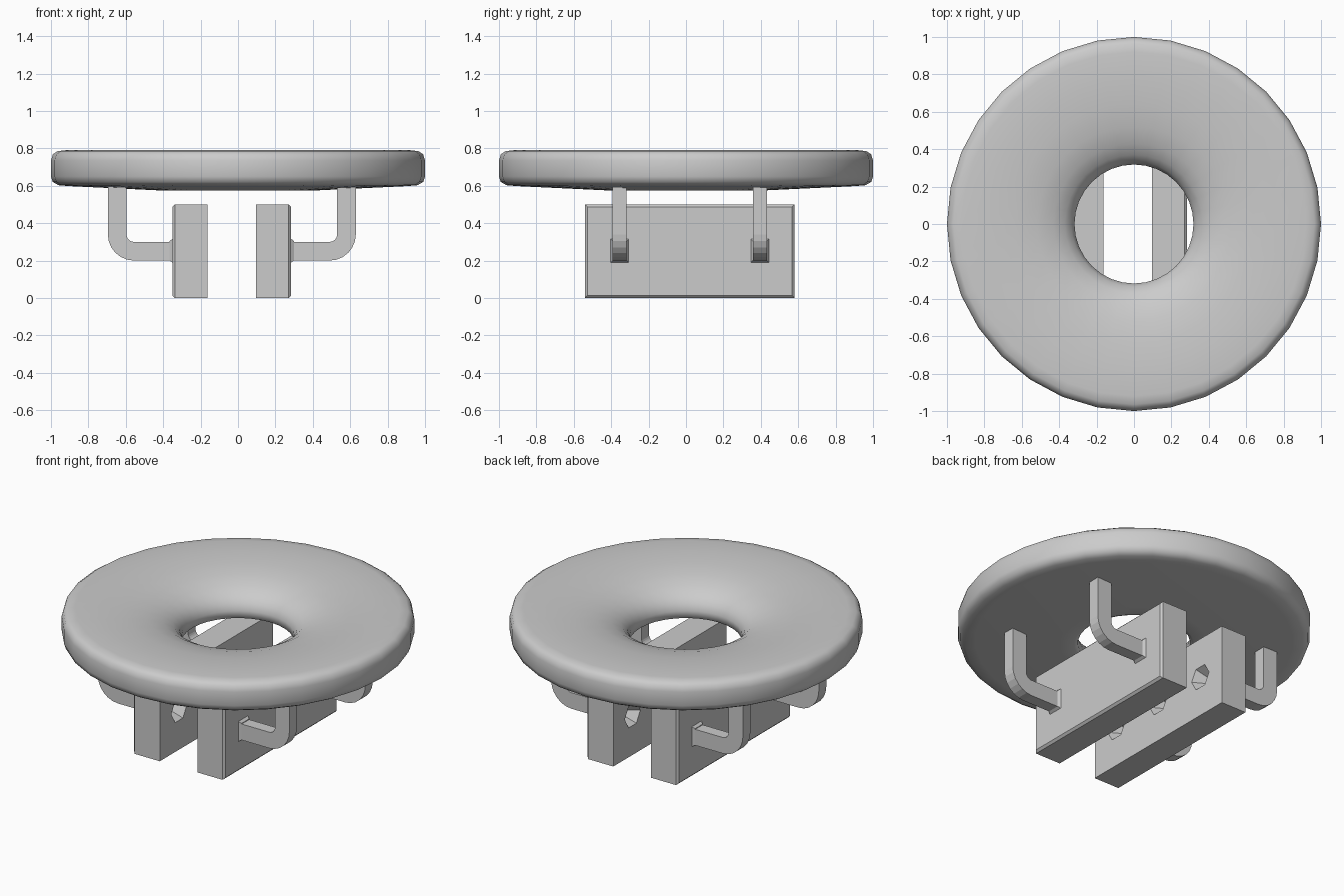
import bpy, bmesh, math
from mathutils import Matrix, Vector

if "Cube" in bpy.data.objects:
    bpy.data.objects.remove(bpy.data.objects["Cube"])

CX, CY = -0.033, 0.02          # centre of the block and arm group


def make_object(name, bm, location=(0, 0, 0)):
    bmesh.ops.recalc_face_normals(bm, faces=bm.faces[:])
    mesh = bpy.data.meshes.new(name)
    bm.to_mesh(mesh)
    bm.free()
    ob = bpy.data.objects.new(name, mesh)
    ob.location = location
    bpy.context.collection.objects.link(ob)
    return ob


def box(bm, x0, x1, y0, y1, z0, z1):
    m = Matrix.LocRotScale(Vector(((x0 + x1) / 2, (y0 + y1) / 2, (z0 + z1) / 2)),
                           None, Vector((x1 - x0, y1 - y0, z1 - z0)))
    return bmesh.ops.create_cube(bm, size=1, matrix=m)["verts"]


def mirror(ob):
    mod = ob.modifiers.new("mirror", "MIRROR")
    mod.use_mirror_merge = False


# Ring-shaped seat: closed profile turned around z
profile = [(0.318, 0.585), (0.318, 0.63), (0.335, 0.67), (0.37, 0.705), (0.43, 0.738),
           (0.52, 0.765), (0.64, 0.782), (0.78, 0.79), (0.92, 0.79), (0.965, 0.785),
           (0.99, 0.768), (1.0, 0.735), (1.0, 0.65), (0.99, 0.62), (0.96, 0.603),
           (0.9, 0.598), (0.42, 0.575), (0.34, 0.575)]
SIDES = 32
bm = bmesh.new()
rings = []
for i in range(SIDES):
    a = 2 * math.pi * i / SIDES
    rings.append([bm.verts.new((r * math.cos(a), r * math.sin(a), z)) for r, z in profile])
for i in range(SIDES):
    p, q = rings[i], rings[(i + 1) % SIDES]
    for j in range(len(profile)):
        k = (j + 1) % len(profile)
        bm.faces.new((p[j], q[j], q[k], p[k]))
for f in bm.faces:
    f.smooth = True
make_object("ring_seat", bm)

# Side blocks with chamfered outer edges
bm = bmesh.new()
box(bm, 0.13, 0.317, -0.56, 0.56, 0, 0.5)
outer = [e for e in bm.edges if all(v.co.x > 0.3 for v in e.verts)]
bmesh.ops.bevel(bm, geom=outer, offset=0.013, segments=1, affect="EDGES")
block = make_object("side_block", bm, (CX, CY, 0))

# Shallow pointed recesses in the inner faces
bm = bmesh.new()
for y in (-0.37, 0, 0.37):
    m = Matrix.Translation((0.15, y, 0.25)) @ Matrix.Rotation(math.pi / 2, 4, "Y")
    bmesh.ops.create_cone(bm, cap_ends=True, segments=6, radius1=0.10, radius2=0.03,
                          depth=0.12, matrix=m)
cutter = make_object("recess_cutter", bm, (CX, CY, 0))
cutter.hide_render = True
cut = block.modifiers.new("recesses", "BOOLEAN")
cut.operation = "DIFFERENCE"
cut.solver = "EXACT"
cut.object = cutter
bpy.context.view_layer.update()
bpy.context.view_layer.objects.active = block
bpy.ops.object.modifier_apply(modifier=cut.name)
bpy.data.objects.remove(cutter)
mirror(block)


# Bent support arms: flat outline pushed through in y
def arc(r):
    return [(0.523 + r * math.sin(t), 0.34 - r * math.cos(t))
            for t in [math.pi / 2 * i / 6 for i in range(7)]]


outline = [(0.31, 0.2)] + arc(0.14) + [(0.663, 0.592), (0.563, 0.592)] + arc(0.04)[::-1] + [(0.31, 0.3)]
for name, y in (("front_arms", -0.375), ("back_arms", 0.375)):
    bm = bmesh.new()
    face = bm.faces.new([bm.verts.new((x, y - 0.037, z)) for x, z in outline])
    new = bmesh.ops.extrude_face_region(bm, geom=[face])["geom"]
    bmesh.ops.translate(bm, vec=(0, 0.074, 0),
                        verts=[v for v in new if isinstance(v, bmesh.types.BMVert)])
    # Flared foot where the arm meets the block
    for v in box(bm, 0.314, 0.333, y - 0.05, y + 0.05, 0.188, 0.318):
        if v.co.x > 0.32:
            v.co.y = y + (v.co.y - y) * 0.75
            v.co.z = 0.25 + (v.co.z - 0.25) * 0.8
    mirror(make_object(name, bm, (CX, CY, 0)))
